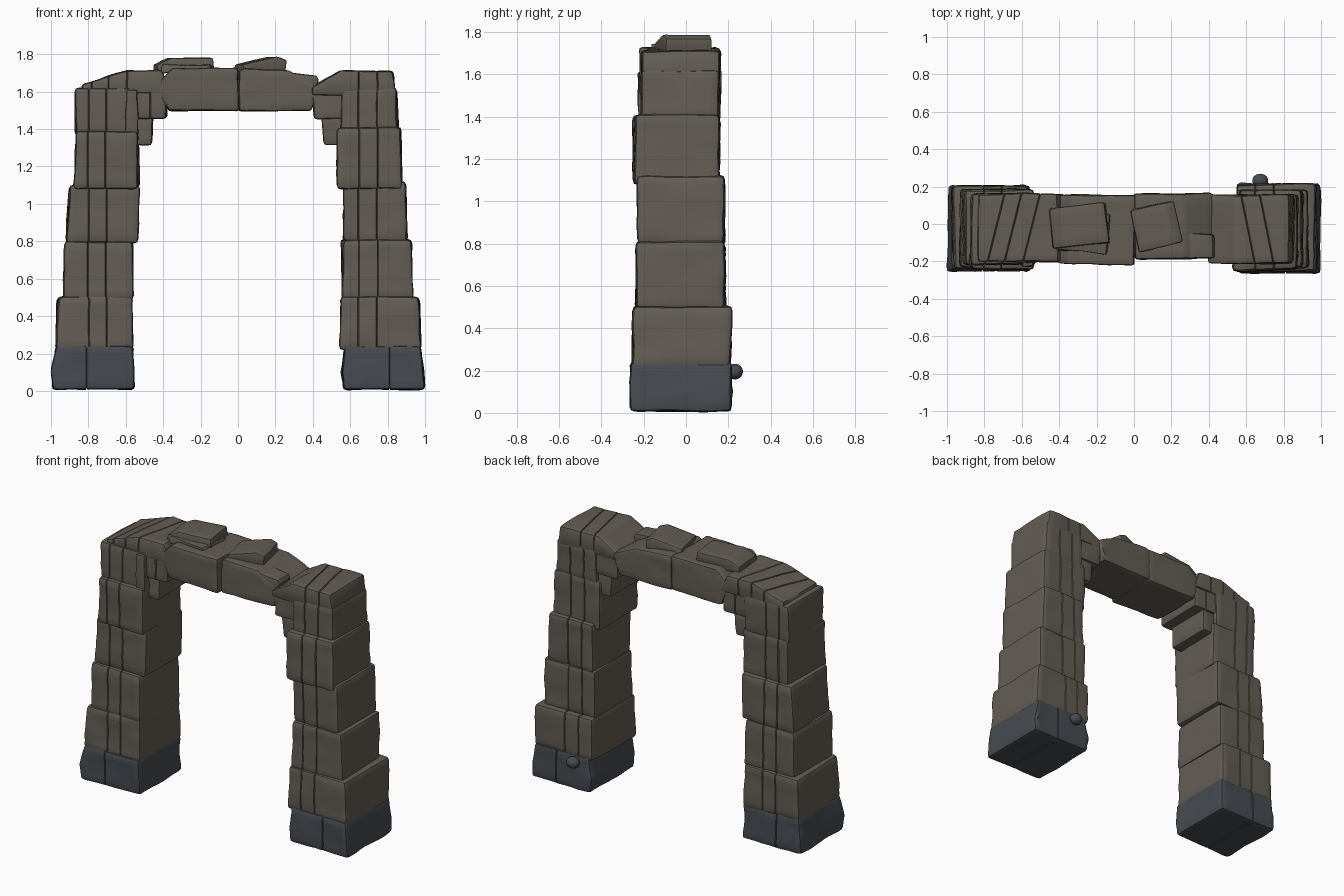
import bpy, bmesh, random
from mathutils import Vector, Matrix, noise

if "Cube" in bpy.data.objects:
    bpy.data.objects.remove(bpy.data.objects["Cube"])
random.seed(4)

def material(name, rgb):
    m = bpy.data.materials.new(name)
    m.diffuse_color = (*rgb, 1)
    m.use_nodes = True
    m.node_tree.nodes["Principled BSDF"].inputs["Base Color"].default_value = m.diffuse_color
    return m

STONE = material("weathered_stone", (0.125, 0.11, 0.09))
BASE = material("slate_base", (0.062, 0.07, 0.082))

def cut(bm, co, no):
    bmesh.ops.bisect_plane(bm, geom=bm.verts[:] + bm.edges[:] + bm.faces[:],
                           dist=1e-5, plane_co=co, plane_no=no)

def stone(name, prof, y0, y1, mat=STONE, yaw=0, bevel=0.016, cracks=(), lean=0, jit=0.006, rough=0.007):
    """Extrude an x/z profile from y0 to y1, wear its edges, ripple it and score cracks."""
    bm = bmesh.new()
    j = lambda: random.uniform(-jit, jit)
    front = [bm.verts.new((x + j(), y0 + j(), z)) for x, z in prof]
    back = [bm.verts.new((x + j(), y1 + j(), z)) for x, z in prof]
    n = len(prof)
    bm.faces.new(front)
    bm.faces.new(back[::-1])
    for i in range(n):
        bm.faces.new((front[i], back[i], back[(i + 1) % n], front[(i + 1) % n]))
    bmesh.ops.recalc_face_normals(bm, faces=bm.faces)
    bmesh.ops.bevel(bm, geom=bm.edges[:], offset=bevel, segments=2, profile=0.55, affect='EDGES')
    # grid of cuts so the faces can ripple
    for a in range(3):
        lo, hi = min(v.co[a] for v in bm.verts), max(v.co[a] for v in bm.verts)
        k = max(2, int((hi - lo) / 0.045))
        no = Vector((0, 0, 0))
        no[a] = 1
        for i in range(1, k):
            cut(bm, no * (lo + (hi - lo) * i / k), no)
    bm.normal_update()
    for v in bm.verts:
        p = v.co
        d = noise.noise(Vector((p.x * 6, p.y * 6, p.z * 11))) + 0.4 * noise.noise(p * 25)
        v.co = p + v.normal * d * rough
    # thin grooves across the stone
    for c in cracks:
        no = Vector((1, lean, 0)).normalized()
        for off in (-0.004, 0.004, 0):
            cut(bm, Vector((c + off, -0.03, 0)), no)
        bm.normal_update()
        for v in bm.verts:
            if abs((v.co - Vector((c, -0.03, 0))).dot(no)) < 1e-4:
                v.co -= v.normal * 0.009
    mid = Vector(((prof[0][0] + prof[n // 2][0]) / 2, (y0 + y1) / 2, 0))
    bm.transform(Matrix.Translation(mid) @ Matrix.Rotation(yaw, 4, 'Z') @ Matrix.Translation(-mid))
    for v in bm.verts:
        v.co.z = max(v.co.z, 0)
    me = bpy.data.meshes.new(name)
    bm.to_mesh(me)
    bm.free()
    ob = bpy.data.objects.new(name, me)
    bpy.context.collection.objects.link(ob)
    me.materials.append(mat)
    bpy.ops.object.select_all(action='DESELECT')
    ob.select_set(True)
    bpy.context.view_layer.objects.active = ob
    bpy.ops.object.shade_smooth_by_angle(angle=0.6)
    return ob

def block(name, xa, xb, xc, xd, z0, z1, y0, y1, **kw):
    """Tapered block: bottom runs xa..xb, top runs xc..xd."""
    return stone(name, [(xa, z0), (xb, z0), (xd, z1), (xc, z1)], y0, y1, **kw)

# pillars: footing, then stacked blocks (xa, xb, xc, xd, z0, z1, y0, y1, yaw)
LEFT = [(-.975, -.56, -.965, -.56, .22, .505, -.24, .205, .015),
        (-.938, -.56, -.928, -.56, .49, .80, -.235, .19, -.01),
        (-.925, -.535, -.905, -.53, .79, 1.10, -.22, .185, .01),
        (-.87, -.53, -.87, -.53, 1.08, 1.39, -.24, .16, -.02),
        (-.872, -.54, -.87, -.54, 1.37, 1.62, -.215, .16, .01)]
RIGHT = [(.55, .978, .548, .97, .22, .505, -.255, .215, -.01),
         (.558, .935, .555, .928, .49, .81, -.235, .185, .01),
         (.565, .91, .56, .895, .80, 1.12, -.23, .18, -.01),
         (.53, .878, .53, .87, 1.08, 1.41, -.245, .155, .015),
         (.545, .855, .56, .845, 1.39, 1.62, -.215, .155, -.01)]
for side, rows, cr in (("left", LEFT, (-.80, -.705)), ("right", RIGHT, (.645, .745))):
    for i, (a, b, c, d, z0, z1, y0, y1, yaw) in enumerate(rows):
        block(f"{side}_pillar_block_{i + 1}", a, b, c, d, z0, z1, y0, y1, yaw=yaw,
              cracks=cr, bevel=0.022)
for side, s, y0, y1 in (("left", -1, -.25, .205), ("right", 1, -.262, .215)):
    stone(f"{side}_footing", [(s * .995, .008), (s * .558, .008), (s * .556, .10),
                              (s * .566, .242), (s * .978, .242), (s * .995, .10)],
          y0, y1, mat=BASE, bevel=0.02, cracks=(s * .81,))

# front facing stone set into the left pillar
block("left_facing_stone", -.605, -.535, -.60, -.535, 1.37, 1.61, -.225, -.10, bevel=.01)

# stepped corbels below the lintel
block("left_lower_corbel", -.60, -.462, -.60, -.452, 1.315, 1.47, -.18, .14)
block("left_upper_corbel", -.60, -.385, -.60, -.37, 1.455, 1.63, -.20, .15, cracks=(-.47,))
block("right_lower_corbel", .46, .60, .447, .60, 1.315, 1.47, -.18, .14)
block("right_upper_corbel", .405, .60, .39, .60, 1.455, 1.64, -.195, .15)

# sloped caps
stone("left_cap", [(-.84, 1.59), (-.37, 1.59), (-.385, 1.66), (-.41, 1.712), (-.60, 1.712), (-.83, 1.64)],
      -.205, .16, cracks=(-.74, -.65, -.55), lean=-.25)
stone("right_cap", [(.395, 1.58), (.84, 1.58), (.83, 1.71), (.545, 1.712), (.395, 1.625)],
      -.21, .155, cracks=(.61, .71), lean=.2)
block("right_cap_end_slab", .77, .848, .77, .832, 1.50, 1.705, -.19, .13, bevel=.012)

# lintel
stone("left_lintel", [(-.37, 1.497), (.003, 1.497), (.003, 1.727), (-.34, 1.727), (-.41, 1.66), (-.405, 1.56)],
      -.21, .155, yaw=-.02)
stone("right_lintel", [(.003, 1.497), (.39, 1.497), (.425, 1.58), (.425, 1.635), (.27, 1.712), (.03, 1.725),
                       (.003, 1.715)], -.185, .16, yaw=.015)
stone("right_lintel_front_chip", [(.28, 1.62), (.40, 1.60), (.435, 1.66), (.42, 1.69), (.28, 1.70)],
      -.185, -.05, bevel=.01)

# loose slabs on top
stone("left_top_slab", [(-.445, 1.70), (-.14, 1.70), (-.145, 1.782), (-.37, 1.78), (-.445, 1.745)],
      -.12, .10, yaw=.1, bevel=.012, rough=.004)
block("left_under_slab", -.40, -.13, -.40, -.14, 1.70, 1.745, -.15, .07, yaw=-.1, bevel=.01)
stone("right_top_slab", [(.0, 1.70), (.235, 1.70), (.24, 1.768), (.19, 1.788), (.0, 1.745)],
      -.125, .10, yaw=.2, bevel=.012, rough=.004)

# pebble behind the right footing
bpy.ops.mesh.primitive_uv_sphere_add(segments=20, ring_count=12, radius=.037, location=(.675, .232, .195))
pebble = bpy.context.object
pebble.name = "footing_pebble"
pebble.scale = (1.15, 1, 1)
pebble.data.materials.append(BASE)
bpy.ops.object.shade_smooth()
